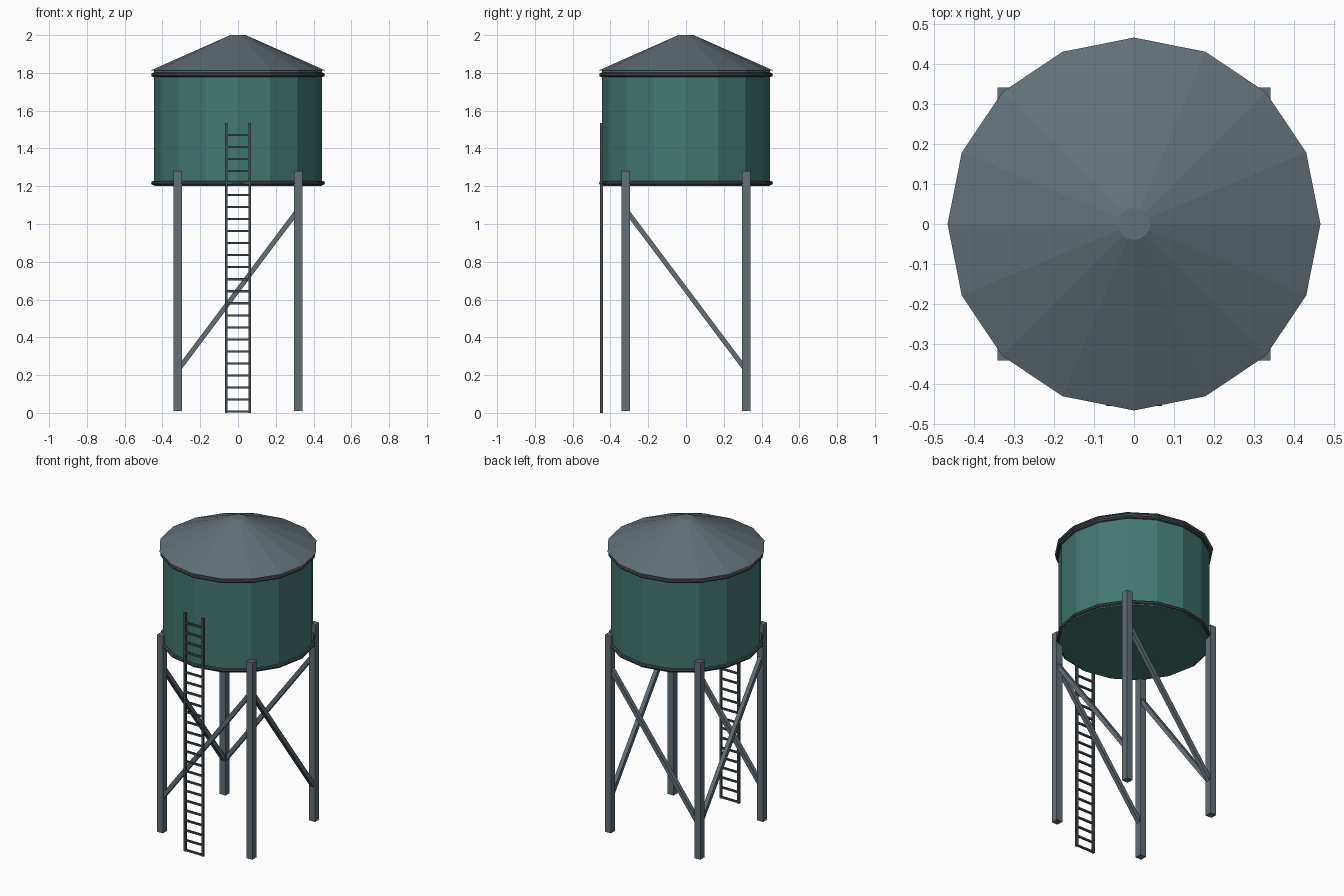
import bpy, math
from mathutils import Vector

if "Cube" in bpy.data.objects:
    bpy.data.objects.remove(bpy.data.objects["Cube"])


def material(name, rgb):
    m = bpy.data.materials.new(name)
    m.diffuse_color = (*rgb, 1)
    m.use_nodes = True
    m.node_tree.nodes["Principled BSDF"].inputs["Base Color"].default_value = m.diffuse_color
    return m


GREEN = material("tank green", (0.055, 0.19, 0.165))
STEEL = material("blue grey steel", (0.12, 0.16, 0.185))
DARK = material("dark steel", (0.06, 0.075, 0.085))


def finish(name, mat):
    ob = bpy.context.object
    ob.name = name
    ob.data.materials.append(mat)
    return ob


def cone(name, r1, r2, z1, z2, mat):
    # vertices of the 16-sided rings lie on the x and y axes
    bpy.ops.mesh.primitive_cone_add(vertices=16, radius1=r1, radius2=r2,
                                    depth=z2 - z1, location=(0, 0, (z1 + z2) / 2))
    return finish(name, mat)


def bar(name, a, b, width, mat):
    # square bar between two points
    a, b = Vector(a), Vector(b)
    d = b - a
    bpy.ops.mesh.primitive_cube_add(size=1, location=(a + b) / 2)
    ob = finish(name, mat)
    ob.scale = (width, width, d.length)
    ob.rotation_euler = d.to_track_quat('Z', 'Y').to_euler() if abs(d.x) + abs(d.y) > 1e-6 else (0, 0, 0)
    return ob


# Tank and roof
cone("tank", 0.444, 0.444, 1.2, 1.812, GREEN)
cone("roof", 0.465, 0.04, 1.812, 2.0, STEEL)

# Hoops around the tank
for name, z in (("lower_hoop", 1.217), ("upper_hoop", 1.79)):
    bpy.ops.mesh.primitive_torus_add(major_segments=16, minor_segments=8, major_radius=0.449,
                                     minor_radius=0.011, location=(0, 0, z))
    finish(name, DARK)

# Legs
L = 0.319
for sx, nx in ((-1, "left"), (1, "right")):
    for sy, ny in ((-1, "front"), (1, "back")):
        bar(f"{ny}_{nx}_leg", (sx * L, sy * L, 0.01), (sx * L, sy * L, 1.28), 0.043, STEEL)

# One diagonal brace per side, low end to high end
LOW, HIGH = 0.225, 1.075
for s, nx, ny in ((-1, "left", "front"), (1, "right", "back")):
    bar(f"{ny}_brace", (-L, s * L, LOW), (L, s * L, HIGH), 0.026, STEEL)
    bar(f"{nx}_brace", (s * L, L, LOW), (s * L, -L, HIGH), 0.026, STEEL)

# Ladder
Y, STEP = -0.447, 0.0637
for s, n in ((-1, "left"), (1, "right")):
    bar(f"{n}_ladder_rail", (s * 0.063, Y, 0.0), (s * 0.063, Y, 1.535), 0.014, DARK)
for i in range(24):
    z = 0.007 + i * STEP
    bar(f"ladder_rung_{i + 1}", (-0.063, Y, z), (0.063, Y, z), 0.011, DARK)
